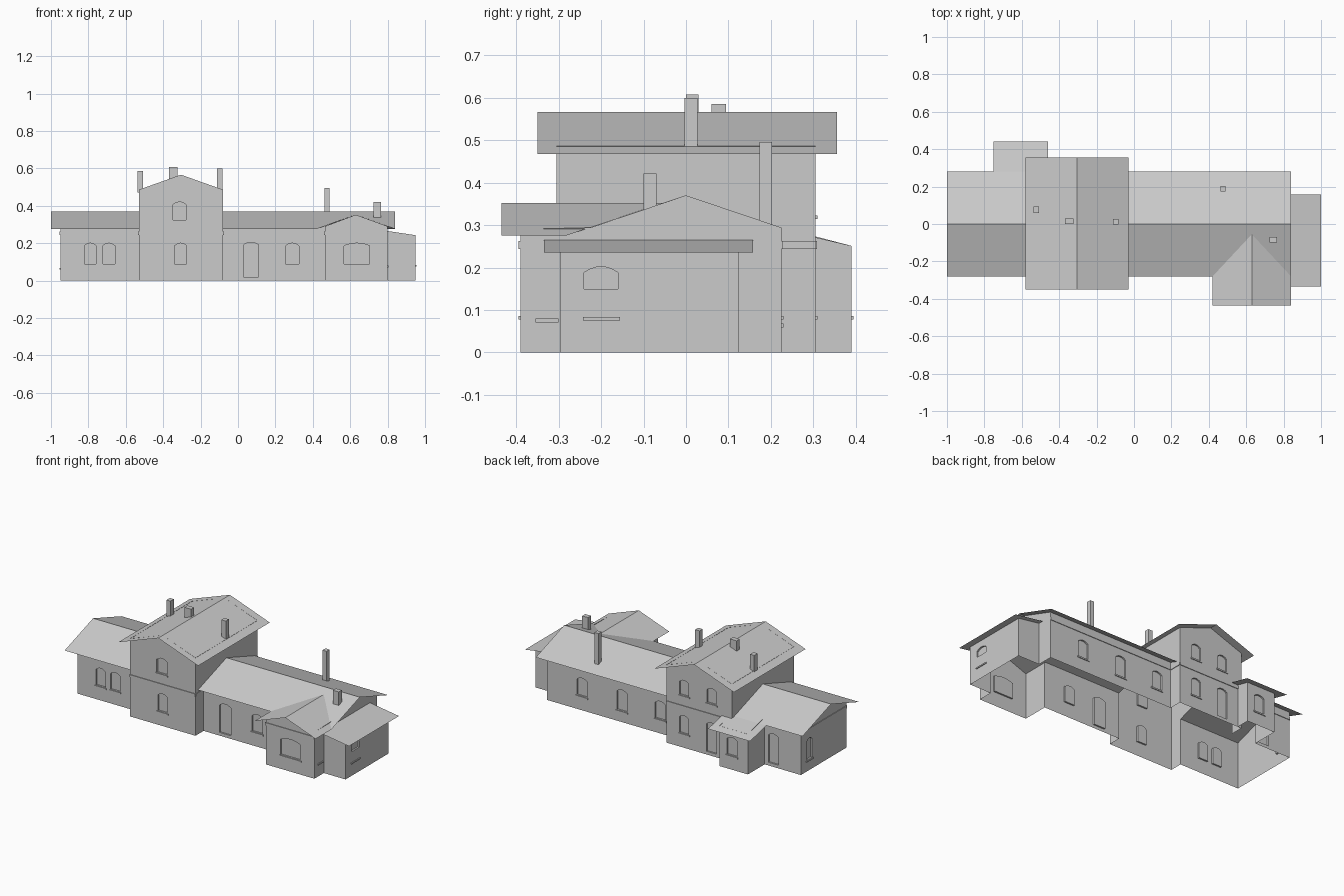
import bpy, bmesh, math
from mathutils import Vector

if "Cube" in bpy.data.objects:
    bpy.data.objects.remove(bpy.data.objects["Cube"])


def finish(name, bm):
    me = bpy.data.meshes.new(name)
    bm.to_mesh(me)
    bm.free()
    ob = bpy.data.objects.new(name, me)
    bpy.context.collection.objects.link(ob)
    return ob


def box(name, x0, x1, y0, y1, z0, z1):
    bm = bmesh.new()
    bmesh.ops.create_cube(bm, size=1)
    for v in bm.verts:
        v.co = (x0 + (v.co.x + .5) * (x1 - x0), y0 + (v.co.y + .5) * (y1 - y0),
                z0 + (v.co.z + .5) * (z1 - z0))
    return finish(name, bm)


def oriented_box(name, axis, c, n, u0, u1, z0, z1, depth):
    # thin strip standing proud of a wall plane
    a, b = sorted((c, c + n * depth))
    if axis == 'y':
        box(name, u0, u1, a, b, z0, z1)
    else:
        box(name, a, b, u0, u1, z0, z1)


def arch(u, w, z0, z1, rise=.014, steps=6):
    # window outline with a shallow arched head
    pts = [(u - w / 2, z0), (u + w / 2, z0)]
    for i in range(steps + 1):
        t = 1 - 2 * i / steps
        pts.append((u + t * w / 2, z1 - rise * t * t))
    return pts


def wall(name, axis, c, n, outline, windows=(), band=None, sills=True, depth=.01):
    # flat wall sheet in plane axis=c facing n, with recessed openings (u, width, z0, z1)
    def P(p, d=0):
        k = c - n * d
        return (p[0], k, p[1]) if axis == 'y' else (k, p[0], p[1])
    out = Vector((0, n, 0)) if axis == 'y' else Vector((n, 0, 0))
    bm = bmesh.new()

    def loop(pts, d=0):
        vs = [bm.verts.new(P(p, d)) for p in pts]
        return vs, [bm.edges.new((vs[i], vs[i - 1])) for i in range(len(vs))]
    edges = loop(outline)[1]
    holes = []
    for w in windows:
        vs, es = loop(arch(*w))
        edges += es
        holes.append((vs, w))
    bmesh.ops.triangle_fill(bm, edges=edges, use_beauty=True, use_dissolve=False, normal=out)
    for vs, w in holes:
        back = [bm.verts.new(P(p, depth)) for p in arch(*w)]
        bm.faces.new(back)
        for i in range(len(vs)):
            bm.faces.new((vs[i - 1], vs[i], back[i], back[i - 1]))
        if sills and w[2] > .05:
            oriented_box(name + "_sill", axis, c, n, w[0] - w[1] / 2 - .008,
                         w[0] + w[1] / 2 + .008, w[2] - .011, w[2] - .002, .005)
    bm.normal_update()
    for f in bm.faces:
        if abs(f.normal.dot(out)) > .5 and f.normal.dot(out) < 0:
            f.normal_flip()
    finish(name, bm)
    if band:
        oriented_box(name + "_band", axis, c, n, band[0], band[1], .244, .262, .004)


def rect(a, b, za, zb=None):
    return [(a, 0), (b, 0), (b, za if zb is None else zb), (a, za)]


def roof(name, *polys):
    bm = bmesh.new()
    for p in polys:
        f = bm.faces.new([bm.verts.new(q) for q in p])
        f.normal_update()
        if f.normal.z < 0:
            f.normal_flip()
    bmesh.ops.remove_doubles(bm, verts=bm.verts, dist=.0005)
    finish(name, bm)


EW, TW, TE = .294, .486, .276       # main wall top, tower wall top, main eave

# front walls
wall("left_front_wall", 'y', -.225, -1, rect(-.95, -.53, EW),
     [(-.79, .064, .088, .2), (-.69, .064, .088, .2)], (-.95, -.53))
tower_gable = [(-.53, 0), (-.08, 0), (-.08, TW), (-.305, .566), (-.53, TW)]
wall("tower_front_wall", 'y', -.305, -1, tower_gable,
     [(-.307, .064, .088, .2), (-.312, .07, .325, .42)], (-.53, -.08))
wall("right_front_wall", 'y', -.225, -1, rect(-.08, .465, EW),
     [(.07, .08, .02, .205), (.29, .07, .088, .2)], (-.08, .465))
wall("front_wing_wall", 'y', -.39, -1,
     [(.465, 0), (.8, 0), (.8, .29), (.63, .352), (.465, .29)],
     [(.635, .135, .088, .2)], (.465, .8))
wall("annex_front_wall", 'y', -.297, -1, rect(.8, .95, .265, .2425))

# back walls
wall("right_back_wall", 'y', .225, 1, rect(-.08, .8, EW),
     [(.02, .07, .088, .2), (.285, .07, .07, .2), (.56, .07, .088, .2)], (-.08, .8))
wall("tower_back_wall", 'y', .305, 1, tower_gable,
     [(-.2, .064, .088, .2), (-.39, .07, .02, .205),
      (-.2, .064, .325, .42), (-.39, .064, .325, .42)], (-.505, -.08))
wall("back_wing_wall", 'y', .39, 1, rect(-.7, -.505, .251), [(-.59, .07, .088, .2)])
wall("left_back_wall", 'y', .225, 1, rect(-.95, -.7, EW), [(-.76, .07, .02, .205)], (-.95, -.7))
wall("annex_back_wall", 'y', .125, 1, rect(.8, .95, .265, .2425))

# side walls
wall("left_end_wall", 'x', -.95, -1,
     [(-.225, 0), (.225, 0), (.225, EW), (0, .37), (-.225, EW)],
     [(.14, .05, .07, .2)], (-.225, .225))
wall("right_end_wall", 'x', .8, 1,
     [(-.39, 0), (-.297, 0), (-.297, .262), (.125, .262), (.125, 0), (.225, 0),
      (.225, EW), (0, .37), (-.225, EW), (-.39, .29)])
oriented_box("wing_side_sill", 'x', .8, 1, -.355, -.3, .071, .08, .005)
for n, x in ((-1, -.53), (1, -.08)):
    # tower sides: open to the main range below its roof line
    wall("tower_side_wall", 'x', x, n,
         [(-.305, 0), (-.225, 0), (-.225, EW), (0, .37), (.225, EW), (.225, 0),
          (.305, 0), (.305, TW), (-.305, TW)])
    for a, b in ((-.305, -.225), (.225, .305)):
        oriented_box("tower_side_band", 'x', x, n, a, b, .244, .262, .004)
wall("front_wing_side_wall", 'x', .465, -1, rect(-.39, -.225, .29), (), (-.39, -.225))
wall("annex_side_wall", 'x', .95, 1, rect(-.297, .125, .2425), [(-.2, .08, .15, .202)], sills=False)
oriented_box("annex_sill", 'x', .95, 1, -.243, -.155, .075, .083, .005)
wall("back_wing_left_wall", 'x', -.7, -1, rect(.225, .39, EW, .251))
wall("back_wing_right_wall", 'x', -.505, 1, rect(.305, .39, .271, .251))

# roofs
roof("left_roof", *[[(-1, 0, .37), (-.53, 0, .37), (-.53, s * .28, TE), (-1, s * .28, TE)]
                    for s in (-1, 1)])
roof("right_roof",
     [(-.08, 0, .37), (.84, 0, .37), (.84, .28, TE), (-.08, .28, TE)],
     [(-.08, -.28, TE), (.42, -.28, TE), (.63, -.055, .352), (.84, -.28, TE),
      (.84, 0, .37), (-.08, 0, .37)])
roof("front_wing_roof", *[[(.63, -.435, .352), (.63, -.055, .352),
                           (.63 + s * .21, -.28, TE), (.63 + s * .21, -.435, TE)]
                          for s in (-1, 1)])
roof("tower_roof", *[[(-.305, -.35, .566), (-.305, .356, .566),
                      (-.305 + s * .275, .356, .467), (-.305 + s * .275, -.35, .467)]
                     for s in (-1, 1)])
roof("annex_roof", [(.8, -.335, .265), (1, -.335, .235), (1, .158, .235), (.8, .158, .265)])
roof("back_wing_roof", [(-.75, .28, TE), (-.46, .28, TE), (-.46, .44, .239), (-.75, .44, .239)])

# chimneys: x, y, half widths, base, top
for x, y, hx, hy, z0, z1 in ((-.522, .077, .014, .017, .47, .585), (-.347, .015, .023, .015, .53, .607),
                             (-.097, .012, .015, .015, .475, .599), (.476, .188, .014, .015, .29, .496),
                             (.745, -.085, .02, .015, .3, .421)):
    box("chimney", x - hx, x + hx, y - hy, y + hy, z0, z1)
